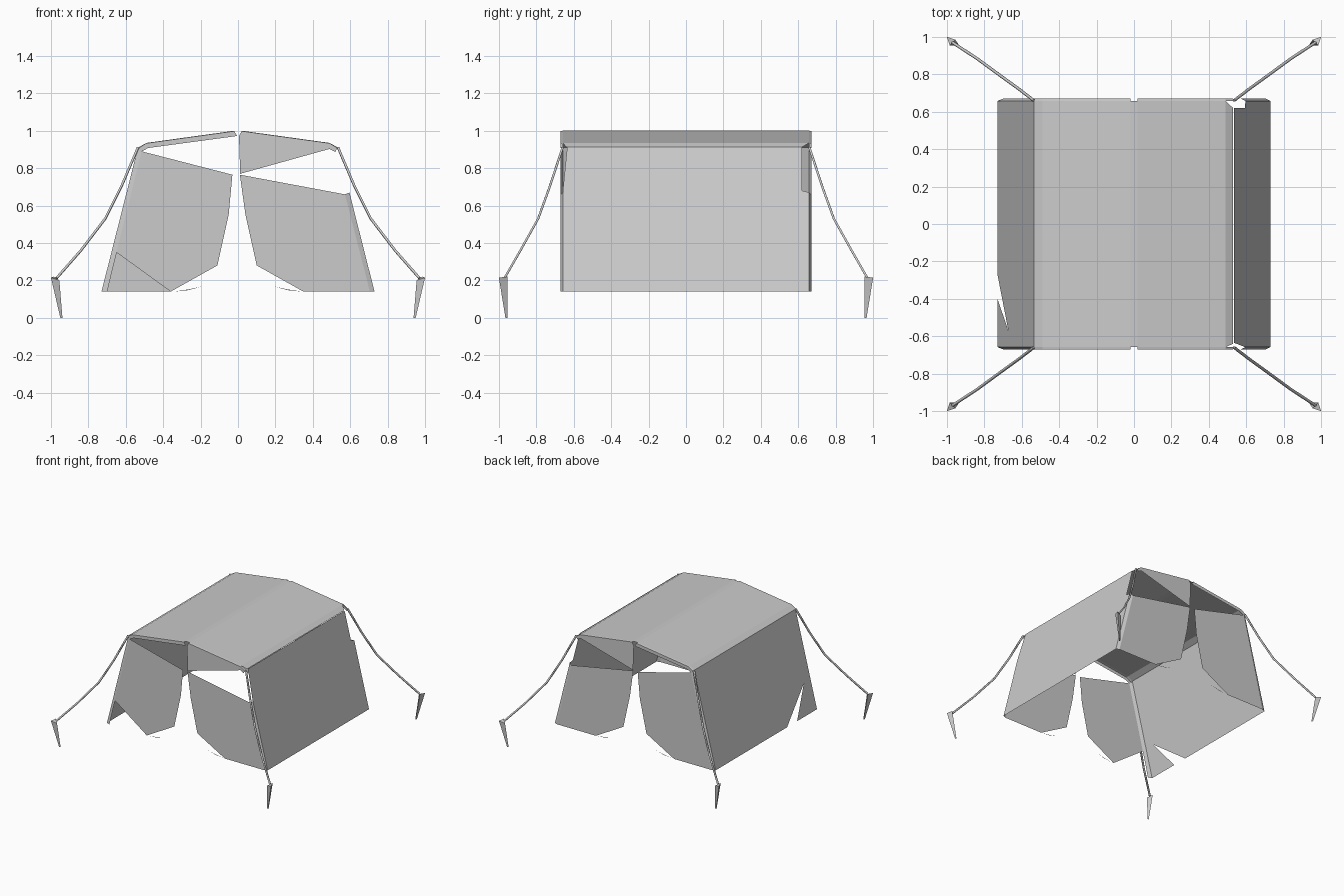
import bpy
import bmesh
from mathutils import Vector

if "Cube" in bpy.data.objects:
    bpy.data.objects.remove(bpy.data.objects["Cube"])


def sheet(name, polys):
    """One flat-shaded cloth object from a list of polygons."""
    bm = bmesh.new()
    for poly in polys:
        bm.faces.new([bm.verts.new(p) for p in poly])
    bmesh.ops.remove_doubles(bm, verts=bm.verts, dist=0.0005)
    bmesh.ops.triangulate(bm, faces=[f for f in bm.faces if len(f.verts) > 4])
    mesh = bpy.data.meshes.new(name)
    bm.to_mesh(mesh)
    bm.free()
    ob = bpy.data.objects.new(name, mesh)
    bpy.context.collection.objects.link(ob)
    return ob


def wall_x(z):
    """Half width of the sloping side walls at height z."""
    return 0.535 + (0.91 - z) * 0.195 / 0.77


def strip(a, b):
    return [[a[i], a[i + 1], b[i + 1], b[i]] for i in range(len(a) - 1)]


Y = 0.67    # end panels
W = 0.658   # ends of side walls, leaving a narrow chamfer

# Roof
profile = [(-0.535, 0.91), (-0.49, 0.935), (-0.02, 1.0), (0.02, 1.0), (0.49, 0.935), (0.535, 0.91)]
front = [(x, -W, z) for x, z in profile]
back = [(x, W, z) for x, z in profile]
roof = strip(front, back)
# open tips at the right hand corners
roof[-1] = [(0.49, -W, 0.935), (0.53, -0.64, 0.912), (0.53, 0.62, 0.912), (0.49, W, 0.935)]
sheet("roof", roof)

# Side walls: torn notch on the left, open upper corners on the right
left = [(-W, 0.14), (-0.40, 0.14), (-0.57, 0.37), (-0.27, 0.14), (W, 0.14), (W, 0.91), (-W, 0.91)]
right = [(-W, 0.14), (W, 0.14), (W, 0.67), (0.62, 0.68), (0.62, 0.912), (-0.635, 0.912), (-W, 0.68)]
sheet("left_wall", [[(-wall_x(z), y, z) for y, z in left]])
sheet("right_wall", [[(wall_x(z), y, z) for y, z in right]])

# End panels in x, z
left_flap = [(-0.515, 0.89), (-0.03, 0.765), (-0.05, 0.55), (-0.11, 0.28), (-0.36, 0.14)]
right_flap = [(0.01, 0.765), (0.572, 0.66), (0.705, 0.14), (0.35, 0.14), (0.10, 0.28), (0.04, 0.55)]
gable = [(0.005, 0.975), (0.515, 0.91), (0.012, 0.77)]
curl = [(0.34, 0.14), (0.27, 0.147), (0.19, 0.168), (0.26, 0.153)]

for side, s in (("front", -1), ("back", 1)):
    def at(pts, y=Y, m=1):
        return [(m * x, s * y, z) for x, z in pts]

    corner = [(-0.65, 0.35)] if s < 0 else [(-0.70, 0.14)]
    sheet(side + "_left_flap", [at(left_flap + corner)] +
          ([at([(-0.65, 0.35), (-0.70, 0.14), (-0.699, 0.14)])] if s < 0 else []))
    sheet(side + "_right_flap", [at(right_flap)])
    sheet(side + "_gable", [at(gable)])
    sheet(side + "_flap_curls", [at(curl), at(curl, m=-1)])

    # Hem band along the roof edge
    for m in (-1, 1):
        top = at([(0.02, 1.0), (0.49, 0.935), (0.535, 0.91)], W, m)
        rim = at([(0.02, 0.998), (0.49, 0.933), (0.53, 0.908)], Y, m)
        low = at([(0.005, 0.972), (0.48, 0.908), (0.52, 0.887)], Y, m)
        sheet(side + "_hem", strip(top, rim) + strip(rim, low))

    # Chamfer strips between end panels and side walls
    zl, zr = (0.14, 0.91), (0.14, 0.67)
    for m, zs, inner in ((-1, zl, [(-0.70, 0.14), (-0.515, 0.89)]),
                         (1, zr, [(0.705, 0.14), (0.572, 0.66)])):
        outer = [(m * wall_x(z), s * W, z) for z in zs]
        sheet(side + "_corner", strip(outer, at(inner)))

# Guy ropes and pegs
path = [(0.535, 0.66, 0.91), (0.62, 0.725, 0.71), (0.71, 0.79, 0.53), (0.84, 0.885, 0.36), (0.97, 0.97, 0.212)]
for sx in (-1, 1):
    for sy in (-1, 1):
        curve = bpy.data.curves.new("guy_rope", "CURVE")
        curve.dimensions = "3D"
        curve.bevel_depth = 0.008
        curve.bevel_resolution = 0
        curve.use_fill_caps = True
        sp = curve.splines.new("POLY")
        sp.points.add(len(path) - 1)
        for p, (x, y, z) in zip(sp.points, path):
            p.co = (sx * x, sy * y, z, 1)
        bpy.context.collection.objects.link(bpy.data.objects.new("guy_rope", curve))

        # tapered three-sided peg
        tip = Vector((sx * 0.945, sy * 0.96, 0))
        head = [(1.0, 1.0, 0.215), (0.955, 0.985, 0.20), (0.985, 0.955, 0.22)]
        head = [Vector((sx * x, sy * y, z)) for x, y, z in head]
        toe = [tip + Vector((h.x - sx * 0.98, h.y - sy * 0.98, 0)) * 0.25 for h in head]
        sheet("peg", [head, toe] + strip(head + head[:1], toe + toe[:1]))
